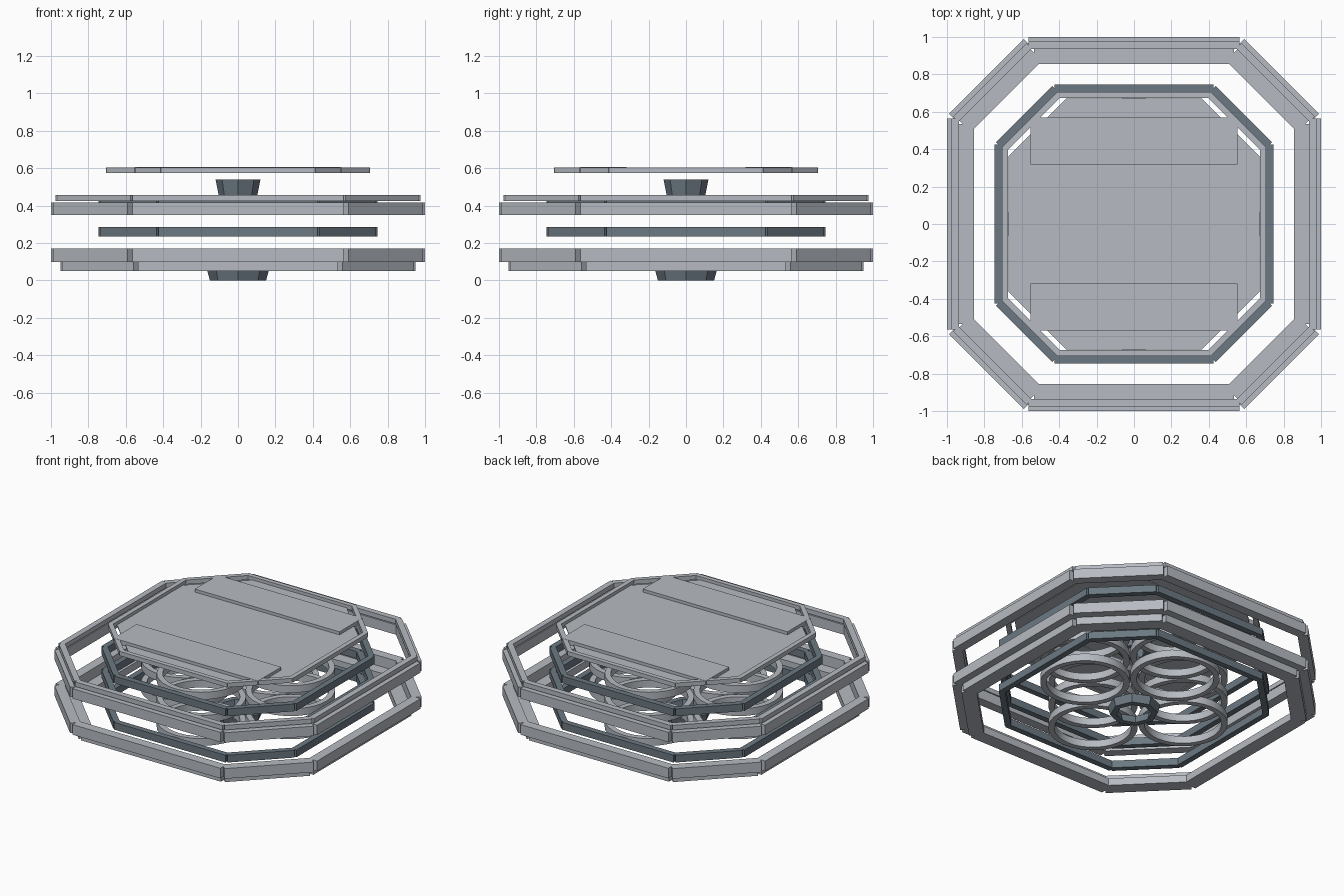
import bpy, bmesh, math
from mathutils import Matrix, Vector

old = bpy.data.objects.get("Cube")
if old:
    bpy.data.objects.remove(old, do_unlink=True)


def material(name, rgb):
    m = bpy.data.materials.new(name)
    m.use_nodes = True
    m.diffuse_color = (*rgb, 1)
    m.node_tree.nodes["Principled BSDF"].inputs["Base Color"].default_value = (*rgb, 1)
    return m


LIGHT = material("light_grey", (0.47, 0.50, 0.54))
DARK = material("slate_grey", (0.15, 0.19, 0.225))


def finish(name, bm, mat):
    bmesh.ops.recalc_face_normals(bm, faces=bm.faces)
    me = bpy.data.meshes.new(name)
    bm.to_mesh(me)
    bm.free()
    me.materials.append(mat)
    ob = bpy.data.objects.new(name, me)
    bpy.context.collection.objects.link(ob)
    return ob


def add_box(bm, lo, hi, rot=Matrix()):
    lo, hi = Vector(lo), Vector(hi)
    m = rot @ Matrix.Translation((lo + hi) / 2) @ Matrix.Diagonal((*(hi - lo), 1))
    bmesh.ops.create_cube(bm, size=1, matrix=m)


def bar_ring(name, z0, z1, flat, diag, half, diag_half, width, mat):
    """Eight square-ended bars around an octagon with shorter diagonal sides."""
    bm = bmesh.new()
    for i in range(8):
        d, h = (diag, diag_half) if i % 2 else (flat, half)
        add_box(bm, (d - width, -h, z0), (d, h, z1), Matrix.Rotation(i * math.pi / 4, 4, 'Z'))
    return finish(name, bm, mat)


def tube(name, n, profile, mat, centre=(0, 0)):
    """Closed (radius, z) profile revolved in n steps."""
    bm = bmesh.new()
    loops = []
    for i in range(n):
        a = 2 * math.pi * i / n
        loops.append([bm.verts.new((centre[0] + r * math.cos(a), centre[1] + r * math.sin(a), z))
                      for r, z in profile])
    k = len(profile)
    for i in range(n):
        p, q = loops[i], loops[(i + 1) % n]
        for j in range(k):
            bm.faces.new((p[j], q[j], q[(j + 1) % k], p[(j + 1) % k]))
    return finish(name, bm, mat)


# Outer frames, each a thick rail with a thinner one stacked on it
bar_ring("lower_frame_base", 0.05, 0.10, 0.95, 1.06, 0.535, 0.27, 0.095, LIGHT)
bar_ring("lower_frame_rail", 0.10, 0.17, 1.0, 1.117, 0.565, 0.283, 0.065, LIGHT)
bar_ring("upper_frame_rail", 0.35, 0.418, 1.0, 1.117, 0.565, 0.283, 0.065, LIGHT)
bar_ring("upper_frame_cap", 0.424, 0.456, 0.975, 1.09, 0.565, 0.277, 0.04, LIGHT)

# Three inner levels: a dark octagon around four round hoops
for label, z in (("lower", 0.10), ("middle", 0.26), ("upper", 0.42)):
    z0, z1 = z - 0.025, z + 0.025
    bar_ring(label + "_inner_octagon", z0, z1, 0.745, 0.83, 0.425, 0.212, 0.04, DARK)
    for side, c in (("left", (0.4, 0)), ("right", (-0.4, 0)), ("front", (0, -0.4)), ("back", (0, 0.4))):
        hoop = tube(f"{label}_{side}_hoop", 32,
                    [(0.28, z0), (0.28, z1), (0.242, z1), (0.242, z0)], LIGHT, c)
        bpy.ops.object.select_all(action='DESELECT')
        hoop.select_set(True)
        bpy.context.view_layer.objects.active = hoop
        bpy.ops.object.shade_smooth_by_angle(angle=math.radians(30))

# Top cover: rim, octagonal deck and two raised panels
bar_ring("cover_rim", 0.575, 0.605, 0.707, 0.79, 0.412, 0.205, 0.032, LIGHT)
bm = bmesh.new()
pts = [(0.672, -0.36), (0.672, 0.36), (0.36, 0.672), (-0.36, 0.672),
       (-0.672, 0.36), (-0.672, -0.36), (-0.36, -0.672), (0.36, -0.672)]
deck = bm.faces.new([bm.verts.new((x, y, 0.577)) for x, y in pts])
top = bmesh.ops.extrude_face_region(bm, geom=[deck])["geom"]
bmesh.ops.translate(bm, vec=(0, 0, 0.008), verts=[v for v in top if isinstance(v, bmesh.types.BMVert)])
finish("cover_deck", bm, LIGHT)
for label, s in (("front", -1), ("back", 1)):
    bm = bmesh.new()
    y0, y1 = sorted((0.318 * s, 0.57 * s))
    add_box(bm, (-0.553, y0, 0.576), (0.553, y1, 0.606))
    finish(label + "_cover_panel", bm, LIGHT)

# Flared eight-sided collars on the centre axis
tube("bottom_collar", 8, [(0.15, 0), (0.165, 0.055), (0.125, 0.055), (0.11, 0)], DARK)
tube("top_collar", 8, [(0.10, 0.44), (0.12, 0.54), (0.085, 0.54), (0.07, 0.44)], DARK)
